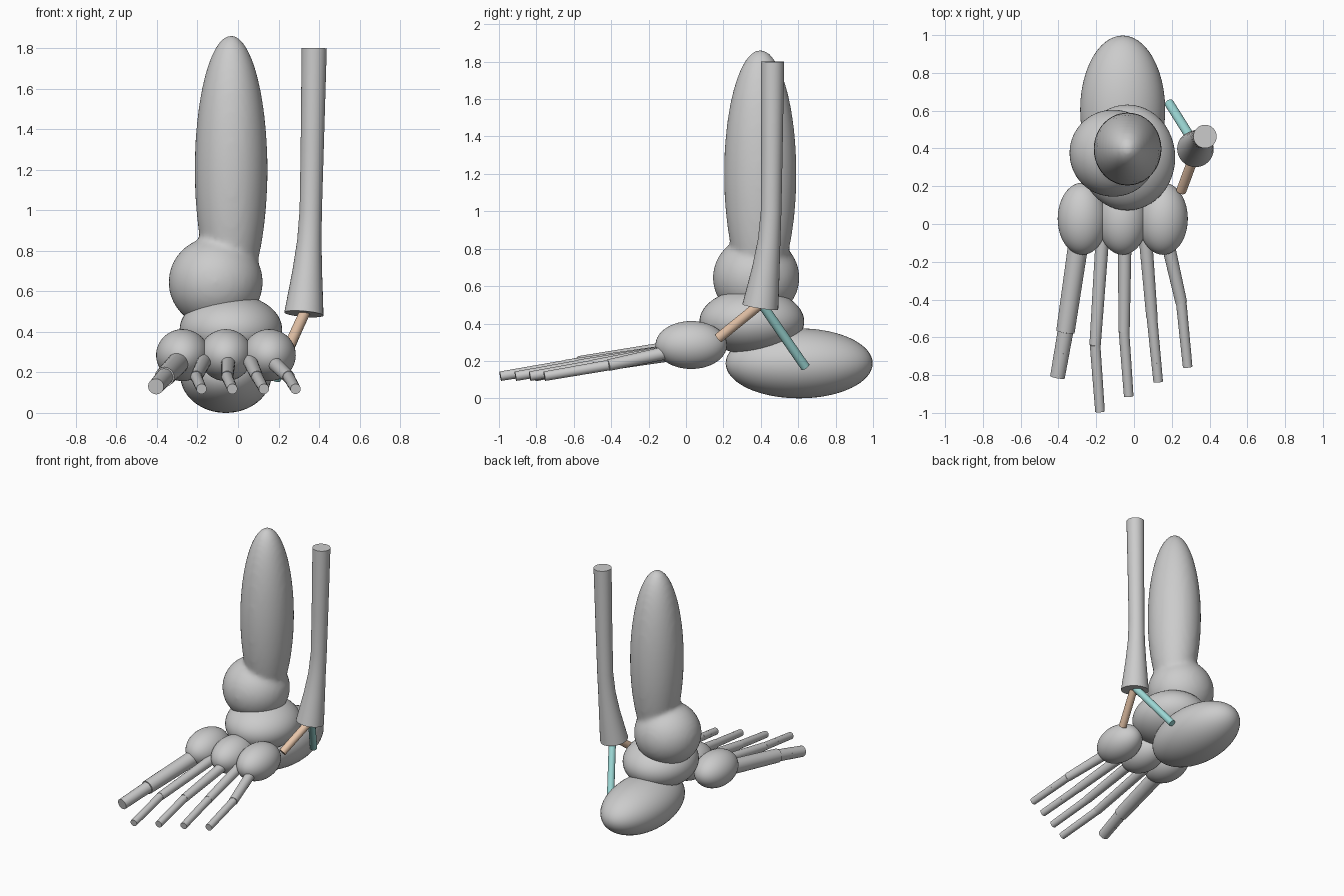
import bpy, bmesh, math
from mathutils import Vector, Matrix

if "Cube" in bpy.data.objects:
    bpy.data.objects.remove(bpy.data.objects["Cube"])


def finish(name, bm, color=None, angle=40):
    bmesh.ops.recalc_face_normals(bm, faces=bm.faces)
    me = bpy.data.meshes.new(name)
    bm.to_mesh(me)
    bm.free()
    ob = bpy.data.objects.new(name, me)
    bpy.context.collection.objects.link(ob)
    if color:
        mat = bpy.data.materials.new(name + "_colour")
        mat.diffuse_color = color
        mat.use_nodes = True
        mat.node_tree.nodes["Principled BSDF"].inputs["Base Color"].default_value = mat.diffuse_color
        me.materials.append(mat)
    bpy.ops.object.select_all(action='DESELECT')
    ob.select_set(True)
    bpy.context.view_layer.objects.active = ob
    bpy.ops.object.shade_smooth_by_angle(angle=math.radians(angle))
    return ob


def add_ball(bm, center, radii):
    bmesh.ops.create_uvsphere(bm, u_segments=48, v_segments=32, radius=1,
                              matrix=Matrix.Translation(center) @ Matrix.Diagonal((*radii, 1)))


def ellipsoid(name, center, radii):
    bm = bmesh.new()
    add_ball(bm, center, radii)
    return finish(name, bm)


def add_tube(bm, path, sides=32):
    """Capped tube through (x, y, z, radius) points, rings square to the path."""
    pts = [Vector(p[:3]) for p in path]
    rings = []
    for i, p in enumerate(pts):
        d = (pts[min(i + 1, len(pts) - 1)] - pts[max(i - 1, 0)]).normalized()
        side = d.cross(Vector((1, 0, 0))).normalized()
        up = d.cross(side)
        ring = []
        for k in range(sides):
            a = 2 * math.pi * k / sides
            ring.append(bm.verts.new(p + path[i][3] * (side * math.cos(a) + up * math.sin(a))))
        rings.append(ring)
    for a, b in zip(rings, rings[1:]):
        for k in range(sides):
            n = (k + 1) % sides
            bm.faces.new((a[k], a[n], b[n], b[k]))
    bm.faces.new(rings[0])
    bm.faces.new(rings[-1])


def tube(name, path, color=None):
    bm = bmesh.new()
    add_tube(bm, path)
    return finish(name, bm, color)


# Shin bone: long shaft blended into the inner ankle bulge
bm = bmesh.new()
add_ball(bm, (-0.034, 0.397, 1.20), (0.18, 0.194, 0.665))
add_ball(bm, (-0.11, 0.375, 0.645), (0.233, 0.232, 0.225))
shin = finish("shin_bone", bm, angle=180)
remesh = shin.modifiers.new("blend", 'REMESH')
remesh.mode = 'VOXEL'
remesh.voxel_size = 0.016
remesh.use_smooth_shade = True
smooth = shin.modifiers.new("soften", 'SMOOTH')
smooth.factor = 0.5
smooth.iterations = 10

# Ankle and heel
ellipsoid("ankle_bone", (-0.035, 0.352, 0.41), (0.253, 0.28, 0.175))
ellipsoid("heel_bone", (-0.06, 0.605, 0.187), (0.225, 0.393, 0.187))

# Midfoot row
for i, x in enumerate((-0.273, -0.06, 0.154)):
    ellipsoid(f"midfoot_bone_{i + 1}", (x, 0.028, 0.285), (0.131, 0.191, 0.128))

# Outer leg bone with flared lower end
tube("outer_leg_bone", [
    (0.325, 0.397, 0.488, 0.097), (0.331, 0.408, 0.56, 0.089),
    (0.342, 0.428, 0.70, 0.073), (0.352, 0.445, 0.85, 0.060),
    (0.359, 0.455, 1.00, 0.055), (0.366, 0.459, 1.30, 0.057),
    (0.376, 0.463, 1.80, 0.062)])

# Ligaments
tube("front_ligament", [(0.33, 0.39, 0.497, 0.027), (0.25, 0.175, 0.323, 0.027)],
     (0.80, 0.56, 0.40, 1))
tube("rear_ligament", [(0.33, 0.41, 0.497, 0.025), (0.187, 0.638, 0.167, 0.025)],
     (0.33, 0.68, 0.66, 1))

# Toes: base x, knuckle (x, y), tip (x, y), joint fractions, radii (base, knuckle, phalanx)
toes = [
    (-0.285, (-0.363, -0.57), (-0.405, -0.81), (0, 0.45, 1), (0.054, 0.049, 0.042)),
    (-0.165, (-0.206, -0.64), (-0.18, -0.993), (0, 0.42, 0.7, 1), (0.036, 0.030, 0.028)),
    (-0.048, (-0.053, -0.57), (-0.028, -0.912), (0, 0.40, 0.7, 1), (0.036, 0.030, 0.028)),
    (0.058, (0.095, -0.495), (0.128, -0.835), (0, 0.42, 0.7, 1), (0.036, 0.030, 0.028)),
    (0.165, (0.25, -0.415), (0.284, -0.757), (0, 0.42, 0.7, 1), (0.036, 0.031, 0.028)),
]
for n, (bx, knuckle, tip, cuts, (r0, r1, r2)) in enumerate(toes, 1):
    base = Vector((bx, -0.04, 0.258))
    k = Vector((*knuckle, 0.177))
    t = Vector((*tip, 0.13 if n == 1 else 0.118))
    tube(f"forefoot_bone_{n}", [(*base, r0), (*k, r1)])
    bm = bmesh.new()
    for j, (a, b) in enumerate(zip(cuts, cuts[1:])):
        r = r2 * (1 - 0.03 * j)
        add_tube(bm, [(*k.lerp(t, a), r), (*k.lerp(t, b), r * 0.96)])
    finish(f"toe_bones_{n}", bm)
